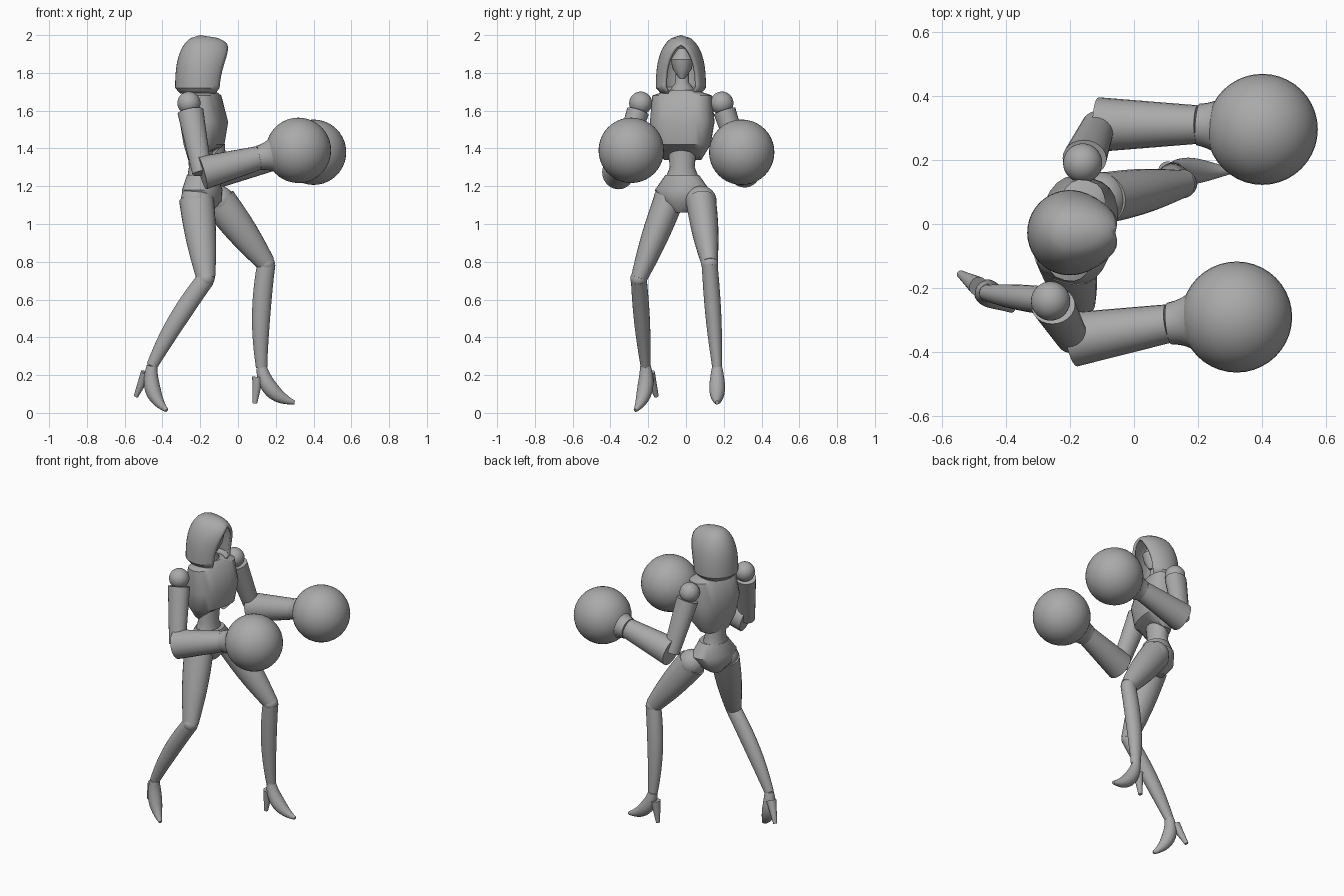
import bpy, bmesh, math
from mathutils import Vector, Matrix

if "Cube" in bpy.data.objects:
    bpy.data.objects.remove(bpy.data.objects["Cube"])

grey = bpy.data.materials.new("plain grey")
grey.use_nodes = True
shade = (0.4, 0.4, 0.4, 1)
grey.diffuse_color = shade
grey.node_tree.nodes["Principled BSDF"].inputs["Base Color"].default_value = shade


def finish(name, bm):
    bmesh.ops.remove_doubles(bm, verts=bm.verts, dist=0.0003)
    bmesh.ops.recalc_face_normals(bm, faces=bm.faces)
    mesh = bpy.data.meshes.new(name)
    bm.to_mesh(mesh)
    bm.free()
    mesh.materials.append(grey)
    obj = bpy.data.objects.new(name, mesh)
    bpy.context.collection.objects.link(obj)
    bpy.ops.object.select_all(action='DESELECT')
    obj.select_set(True)
    bpy.context.view_layer.objects.active = obj
    bpy.ops.object.shade_smooth_by_angle(angle=math.radians(40))
    return obj


def skin(bm, rings):
    for ring, following in zip(rings, rings[1:]):
        for i in range(len(ring) - 1):
            bm.faces.new((ring[i], ring[i + 1], following[i + 1], following[i]))


def oval(bm, centre, side, front, power=1.0, steps=24):
    """Closed ring of vertices; a power below one makes it boxier."""
    ring = []
    for k in range(steps):
        angle = math.tau * k / steps
        c, s = math.cos(angle), math.sin(angle)
        c = math.copysign(abs(c) ** power, c)
        s = math.copysign(abs(s) ** power, s)
        ring.append(bm.verts.new(centre + side * s + front * c))
    return ring


def tube(name, bm, rings):
    skin(bm, [ring + ring[:1] for ring in rings])
    bm.faces.new(rings[0])
    bm.faces.new(rings[-1])
    return finish(name, bm)


def body(name, x, rows, yaw=0.0, power=1.0, arch=0.0):
    """Stack of level rings: height, half width, half depth."""
    bm = bmesh.new()
    turn = Matrix.Rotation(yaw, 3, 'Z')
    side, front = turn @ Vector((0, 1, 0)), turn @ Vector((1, 0, 0))
    rings = [oval(bm, Vector((x, -0.02, z)), side * wide, front * deep, power)
             for z, wide, deep in rows]
    # Raise the front of the lowest ring into an arch
    middle = Vector((x, -0.02, 0))
    for vert in rings[-1]:
        vert.co.z += arch * max(0, (vert.co - middle).dot(front) / rows[-1][-1])
    return tube(name, bm, rings)


def limb(name, start, end, thick, thin, bulge=0.0, bow=Vector(), yaw=0.0, deep=1.15):
    """Tapered limb that swells and bows most at its middle."""
    bm = bmesh.new()
    lateral = Matrix.Rotation(yaw, 3, 'Z') @ Vector((0, 1, 0))
    rings, steps = [], 12
    for i in range(steps + 1):
        t = i / steps
        tangent = (end - start + bow * 4 * (1 - 2 * t)).normalized()
        side = (lateral - tangent * lateral.dot(tangent)).normalized()
        radius = thick + (thin - thick) * t + bulge * math.sin(math.pi * t)
        centre = start.lerp(end, t) + bow * 4 * t * (1 - t)
        rings.append(oval(bm, centre, side * radius, tangent.cross(side) * radius * deep))
    return tube(name, bm, rings)


def ball(name, centre, radius):
    bm = bmesh.new()
    bmesh.ops.create_uvsphere(bm, u_segments=40, v_segments=20, radius=radius,
                              matrix=Matrix.Translation(centre))
    return finish(name, bm)


# Torso
body("chest_plate", -0.18, [
    (1.71, 0.07, 0.05), (1.68, 0.16, 0.08), (1.54, 0.17, 0.12),
    (1.42, 0.15, 0.1), (1.34, 0.1, 0.08)], yaw=-0.23, power=0.75, arch=0.07)
body("waist", -0.2, [(1.45, 0.08, 0.07), (1.3, 0.066, 0.06), (1.24, 0.09, 0.07)])
body("pelvis", -0.19, [
    (1.26, 0.09, 0.08), (1.18, 0.15, 0.1), (1.12, 0.12, 0.1), (1.06, 0.04, 0.05)], yaw=-0.35)

# Neck and masked face
body("neck", -0.19, [(1.83, 0.035, 0.035), (1.75, 0.035, 0.04), (1.69, 0.08, 0.055)])
body("face_mask", -0.165, [
    (1.93, 0.02, 0.03), (1.87, 0.062, 0.065), (1.82, 0.05, 0.055), (1.77, 0.015, 0.03)])

# Hood: open rings whose gap closes upward into a pointed arch
bm = bmesh.new()
rings = []
levels, around = 20, 32
for level in range(levels + 1):
    t = level / levels
    wide = 0.133 * math.sqrt(1 - t ** 3) * min(1, 0.8 + 2 * t)
    gap = 0.7 * math.sqrt(max(0, 1 - (t / 0.84) ** 3))
    ring = []
    for k in range(around + 1):
        angle = gap + (math.tau - 2 * gap) * k / around
        c = math.cos(angle)
        reach = wide * (1 + t * t) if c > 0 else wide
        ring.append(bm.verts.new((reach * c - 0.2, wide * math.sin(angle) - 0.027,
                                  1.69 + 0.31 * t)))
    rings.append(ring)
skin(bm, rings)
hood = finish("hood", bm)
cloth = hood.modifiers.new("cloth", 'SOLIDIFY')
cloth.thickness = 0.016
cloth.offset = -1


# Arms with oversized round gloves
def arm(tag, shoulder, elbow, wrist, glove):
    shoulder, elbow, wrist, glove = map(Vector, (shoulder, elbow, wrist, glove))
    ball(tag + "_shoulder", shoulder, 0.061)
    limb(tag + "_upper_arm", shoulder.lerp(elbow, 0.12), elbow, 0.06, 0.045)
    limb(tag + "_forearm", elbow, wrist, 0.085, 0.06, deep=1.05)
    limb(tag + "_cuff", wrist, wrist.lerp(glove, 0.55), 0.065, 0.13, bulge=-0.015, deep=1)
    ball(tag + "_glove", glove, 0.173)


arm("left", (-0.16, 0.19, 1.64), (-0.11, 0.31, 1.28), (0.2, 0.31, 1.35), (0.4, 0.295, 1.38))
arm("right", (-0.26, -0.24, 1.64), (-0.19, -0.36, 1.27), (0.11, -0.31, 1.35), (0.32, -0.29, 1.39))


# Legs with high-heeled feet, turned and pitched at the ankle
def leg(tag, hip, knee, ankle, yaw, pitch):
    hip, knee, ankle = map(Vector, (hip, knee, ankle))
    turn = Matrix.Rotation(yaw, 3, 'Z') @ Matrix.Rotation(pitch, 3, 'Y')

    def local(forward, up):
        return turn @ Vector((forward, 0, up))

    ball(tag + "_hip", hip, 0.082)
    limb(tag + "_thigh", hip, knee, 0.08, 0.043, bulge=0.008)
    ball(tag + "_knee", knee, 0.045)
    limb(tag + "_shin", knee, ankle, 0.042, 0.026, bulge=0.008, bow=Vector((-0.015, 0, 0)))
    limb(tag + "_foot", ankle, ankle + local(0.175, -0.185), 0.028, 0.01,
         bulge=0.022, bow=local(-0.03, -0.03), yaw=yaw, deep=1)
    limb(tag + "_heel", ankle + local(-0.02, -0.05), ankle + local(-0.036, -0.19),
         0.03, 0.012, yaw=yaw, deep=1)


leg("left", (-0.1, 0.08, 1.12), (0.15, 0.125, 0.79), (0.125, 0.165, 0.24), 0, 0)
leg("right", (-0.22, -0.09, 1.13), (-0.17, -0.25, 0.71), (-0.455, -0.215, 0.25), -0.6, 0.38)
